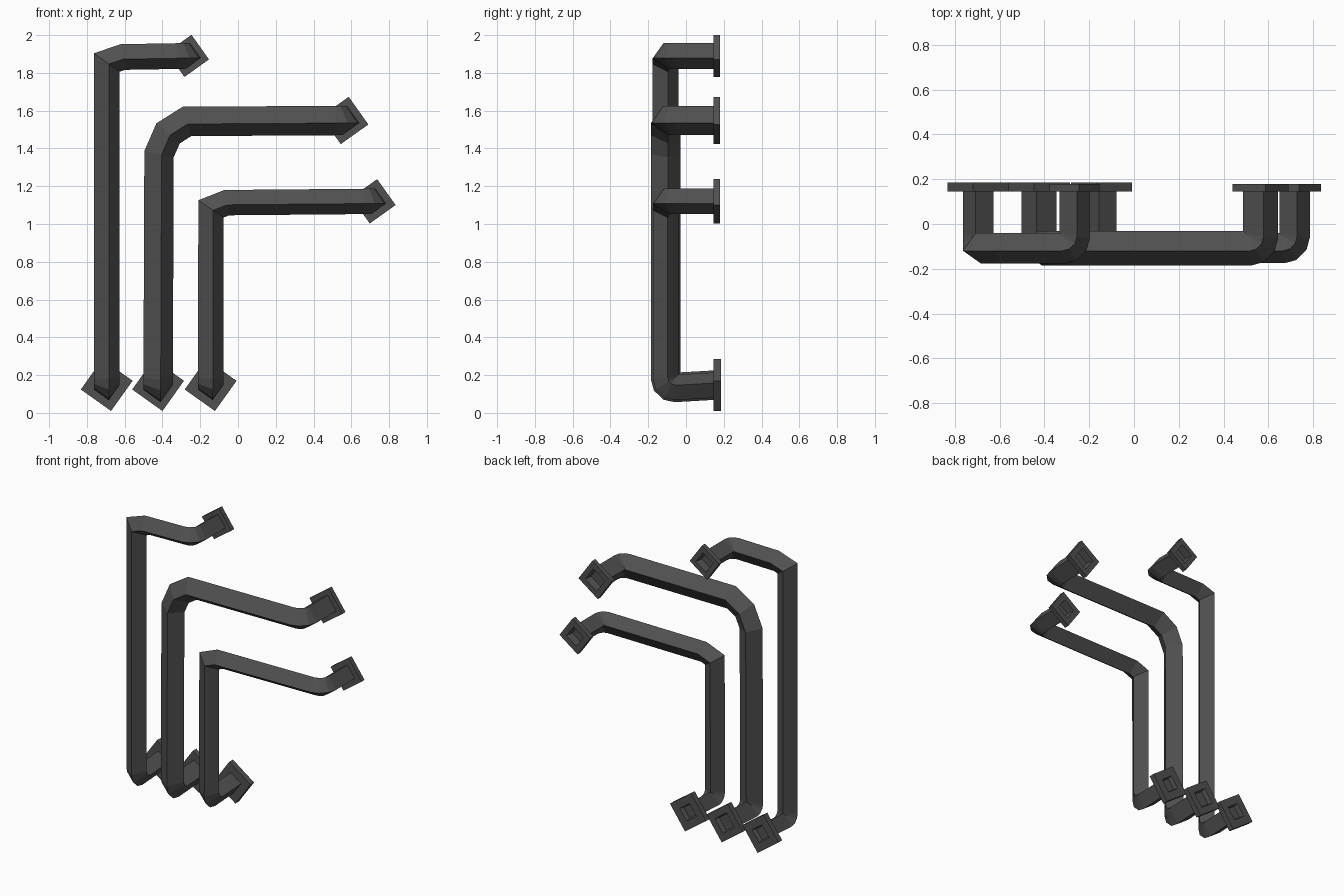
import bpy, bmesh, math
from mathutils import Vector

old = bpy.data.objects.get("Cube")
if old:
    bpy.data.objects.remove(old)

# One dark metal colour for everything
metal = bpy.data.materials.new("dark_grey_metal")
metal.use_nodes = True
grey = (0.08, 0.08, 0.08, 1)
metal.diffuse_color = grey
metal.node_tree.nodes["Principled BSDF"].inputs["Base Color"].default_value = grey

TILT = math.radians(9.5)
FRONT_Y = -0.108
WALL_Y = 0.15


def finish(bm, name):
    bmesh.ops.recalc_face_normals(bm, faces=bm.faces)
    mesh = bpy.data.meshes.new(name)
    bm.to_mesh(mesh)
    bm.free()
    mesh.materials.append(metal)
    obj = bpy.data.objects.new(name, mesh)
    bpy.context.collection.objects.link(obj)
    return obj


def diamond(radius):
    """Square section standing on a corner, in the x-z plane."""
    return [Vector((radius * math.cos(TILT + i * math.pi / 2), 0,
                    radius * math.sin(TILT + i * math.pi / 2))) for i in range(4)]


def rounded(before, corner, after, radius, steps=3):
    """Points on an arc replacing a square corner."""
    a = (before - corner).normalized()
    b = (after - corner).normalized()
    pts = []
    for i in range(steps + 1):
        t = i / steps * math.pi / 2
        pts.append(corner + radius * (a * (1 - math.sin(t)) + b * (1 - math.cos(t))))
    return pts


def tube(name, path, radius):
    """Sweep the square section with mitred joints and no twist."""
    bm = bmesh.new()
    dirs = [(q - p).normalized() for p, q in zip(path, path[1:])]
    section = diamond(radius)
    ring = [bm.verts.new(path[0] + v) for v in section]
    prev = Vector((0, -1, 0))
    for i in range(1, len(path)):
        d = dirs[i - 1]
        turn = prev.rotation_difference(d)
        section = [turn @ v for v in section]
        prev = d
        nxt = dirs[i] if i < len(dirs) else Vector((0, 1, 0))
        normal = (d + nxt).normalized()
        new = [bm.verts.new(path[i] + v - d * (v.dot(normal) / d.dot(normal)))
               for v in section]
        for k in range(4):
            j = (k + 1) % 4
            bm.faces.new((ring[k], ring[j], new[j], new[k]))
        ring = new
    finish(bm, name)


def flange(name, x, z, radius, hole, thick, depth, flip):
    """Square wall plate with a recessed socket in its back."""
    bm = bmesh.new()
    rings = []
    for r, y in ((radius, 0), (radius, thick), (hole, thick), (hole * 0.85, thick - depth)):
        rings.append([bm.verts.new((x + flip * v.x, WALL_Y - 0.004 + y, z + v.z))
                      for v in diamond(r)])
    for a, b in zip(rings, rings[1:]):
        for k in range(4):
            j = (k + 1) % 4
            bm.faces.new((a[k], a[j], b[j], b[k]))
    bm.faces.new(rings[-1])
    # Front of the plate, around the tube mouth
    mouth = [bm.verts.new((x + flip * v.x, WALL_Y - 0.004, z + v.z)) for v in diamond(hole)]
    for k in range(4):
        j = (k + 1) % 4
        bm.faces.new((rings[0][k], rings[0][j], mouth[j], mouth[k]))
    finish(bm, name)


# name, foot x, upper bend (x, z) points, end (x, z), tube radius, top flange radius
pipes = [
    ("tall_pipe", -0.695, [(-0.695, 1.855), (-0.61, 1.884)], (-0.265, 1.89), 0.069, 0.113),
    ("middle_pipe", -0.423, [(-0.418, 1.37), (-0.37, 1.48), (-0.27, 1.543)],
     (0.565, 1.548), 0.079, 0.127),
    ("short_pipe", -0.145, [(-0.143, 1.08), (-0.06, 1.113)], (0.717, 1.12), 0.068, 0.119),
]

for name, foot_x, bend, (end_x, end_z), r, top_r in pipes:
    foot = Vector((foot_x, WALL_Y, 0.147))
    heel = Vector((foot_x, FRONT_Y, 0.132))
    knees = [Vector((x, FRONT_Y, z)) for x, z in bend]
    elbow = Vector((end_x, FRONT_Y, end_z))
    end = Vector((end_x, WALL_Y, end_z))
    path = [foot] + rounded(foot, heel, knees[0], 0.055) + knees
    path += rounded(knees[-1], elbow, end, 0.055) + [end]
    tube(name, path, r)
    flange(name + "_bottom_flange", foot_x, 0.147, 0.139, r * 0.95, 0.039, 0.03, 1)
    flange(name + "_top_flange", end_x, end_z, top_r, r * 0.95, 0.033, 0.05, -1)
